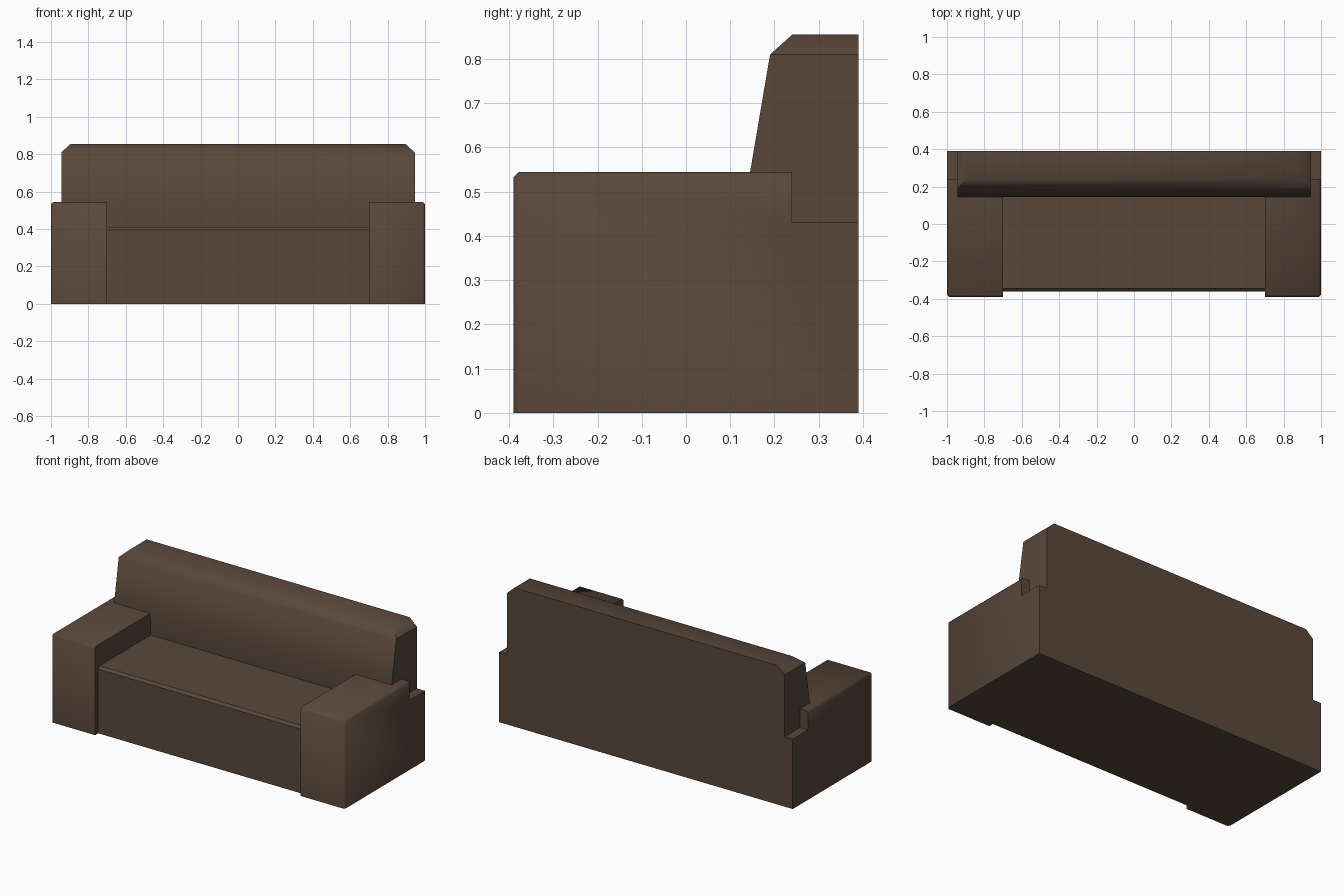
import bpy, bmesh, math
from mathutils import Vector

if "Cube" in bpy.data.objects:
    bpy.data.objects.remove(bpy.data.objects["Cube"])

brown = bpy.data.materials.new("dark brown upholstery")
brown.diffuse_color = (0.100, 0.064, 0.043, 1)
brown.use_nodes = True
brown.node_tree.nodes["Principled BSDF"].inputs["Base Color"].default_value = brown.diffuse_color


def extrude_profile(profile, x0, x1):
    """Extrude a (y, z) outline along x and return the bmesh."""
    bm = bmesh.new()
    face = bm.faces.new([bm.verts.new((x0, y, z)) for y, z in profile])
    new = bmesh.ops.extrude_face_region(bm, geom=[face])["geom"]
    moved = [v for v in new if isinstance(v, bmesh.types.BMVert)]
    bmesh.ops.translate(bm, verts=moved, vec=(x1 - x0, 0, 0))
    bmesh.ops.recalc_face_normals(bm, faces=bm.faces[:])
    return bm


def finish(bm, name, angle=50):
    bmesh.ops.recalc_face_normals(bm, faces=bm.faces[:])
    mesh = bpy.data.meshes.new(name)
    bm.to_mesh(mesh)
    bm.free()
    obj = bpy.data.objects.new(name, mesh)
    bpy.context.collection.objects.link(obj)
    mesh.materials.append(brown)
    bpy.ops.object.select_all(action='DESELECT')
    obj.select_set(True)
    bpy.context.view_layer.objects.active = obj
    bpy.ops.object.shade_smooth_by_angle(angle=math.radians(angle))
    return obj


# Seat block with a small chamfer along its front edge
finish(extrude_profile([(-0.36, 0), (0.39, 0), (0.39, 0.41), (-0.345, 0.41),
                        (-0.36, 0.395)], -0.7, 0.7), "seat", 30)

# Armrests: stepped down at the rear, outer and front edges softened
for side, name in ((1, "right_armrest"), (-1, "left_armrest")):
    arm = extrude_profile([(-0.39, 0), (0.39, 0), (0.39, 0.43), (0.24, 0.43),
                           (0.24, 0.545), (-0.39, 0.545)], side * 0.7, side * 1.0)
    soft = []
    for e in arm.edges:
        a, b = (v.co for v in e.verts)
        outer = abs(a.x) > 0.99 and abs(b.x) > 0.99
        front = a.y < -0.38 and b.y < -0.38
        top = a.z > 0.54 and b.z > 0.54
        if (outer and (front or top)) or (front and top):
            soft.append(e)
    bmesh.ops.bevel(arm, geom=soft, offset=0.012, offset_type='OFFSET',
                    segments=1, affect='EDGES')
    finish(arm, name)

# Backrest: leaning front, chamfered top, clipped upper corners
back = extrude_profile([(0.15, 0.41), (0.39, 0.41), (0.39, 0.855), (0.24, 0.855),
                        (0.19, 0.81), (0.145, 0.545)], -0.945, 0.945)
for side in (1, -1):
    cut = bmesh.ops.bisect_plane(
        back, geom=back.verts[:] + back.edges[:] + back.faces[:],
        plane_co=Vector((side * 0.945, 0, 0.81)),
        plane_no=Vector((side * 0.045, 0, 0.05)).normalized(), clear_outer=True)
    bmesh.ops.holes_fill(back, edges=[e for e in back.edges if e.is_boundary], sides=0)
finish(back, "backrest", 45)
